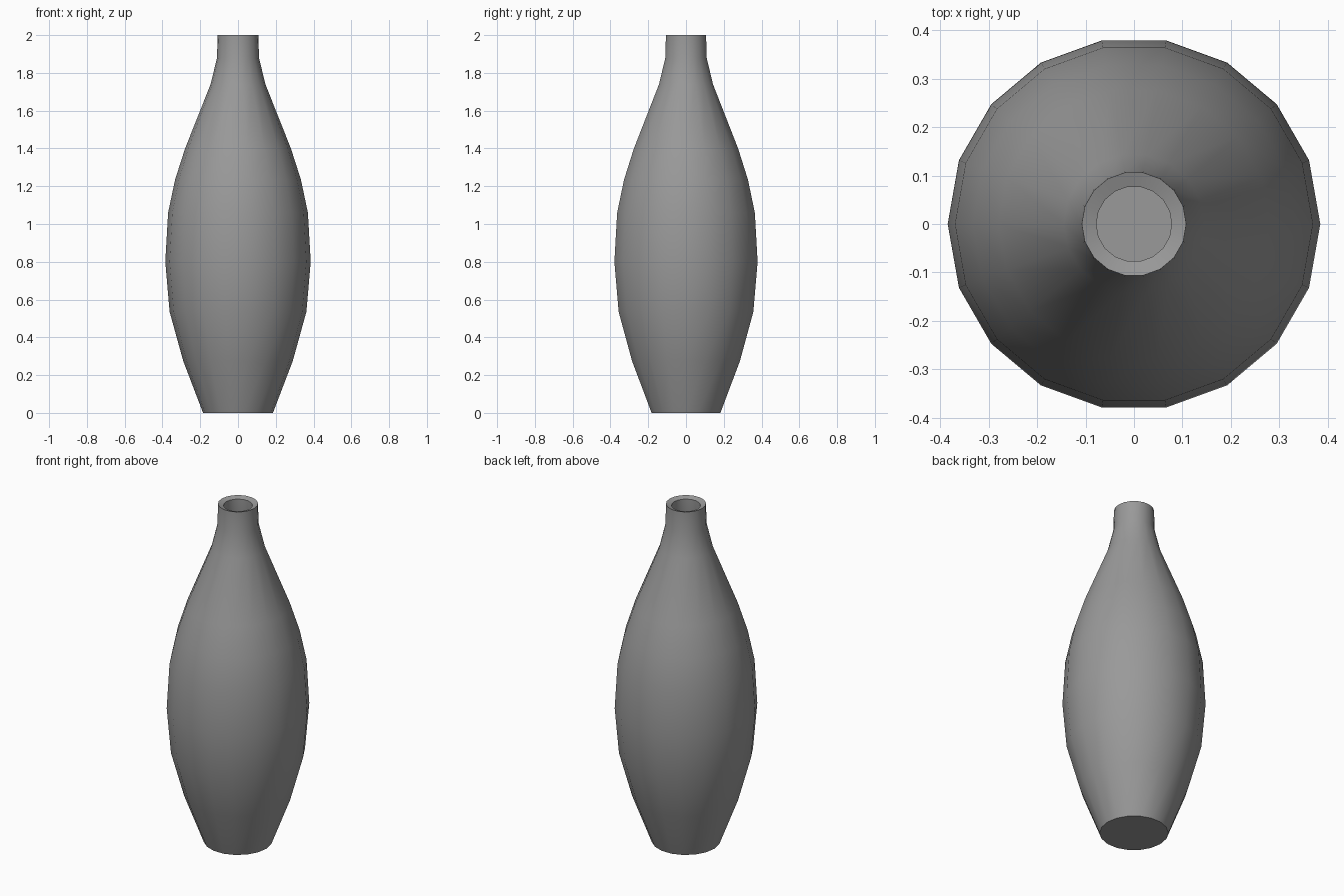
import bpy, bmesh, math

if "Cube" in bpy.data.objects:
    bpy.data.objects.remove(bpy.data.objects["Cube"])

SIDES = 18

# Outer wall from foot to lip, then the inner wall back down to the floor (radius, height)
outer = [(0.185, 0), (0.29, 0.275), (0.362, 0.535), (0.385, 0.8), (0.37, 1.06),
         (0.333, 1.235), (0.28, 1.40), (0.145, 1.74), (0.111, 1.88), (0.108, 2.0)]
inner = [(0.078, 1.99), (0.08, 1.87), (0.115, 1.73), (0.25, 1.39), (0.303, 1.225),
         (0.34, 1.055), (0.355, 0.8), (0.332, 0.54), (0.26, 0.285), (0.165, 0.03)]


def lathe(name, profile, sides):
    """Closed turned solid with a cap on the first and last ring."""
    bm = bmesh.new()
    rings = []
    for r, z in profile:
        rings.append([bm.verts.new((r * math.cos(2 * math.pi * i / sides),
                                    r * math.sin(2 * math.pi * i / sides), z))
                      for i in range(sides)])
    for a, b in zip(rings, rings[1:]):
        for i in range(sides):
            j = (i + 1) % sides
            bm.faces.new((a[i], a[j], b[j], b[i]))
    bm.faces.new(rings[0][::-1])
    bm.faces.new(rings[-1])
    mesh = bpy.data.meshes.new(name)
    bm.to_mesh(mesh)
    bm.free()
    obj = bpy.data.objects.new(name, mesh)
    bpy.context.collection.objects.link(obj)
    return obj


# Hollow vase body
vase = lathe("vase", outer + inner, SIDES)

# Dark grey glaze
glaze = bpy.data.materials.new("dark_grey_glaze")
glaze.diffuse_color = (0.32, 0.32, 0.32, 1)
glaze.use_nodes = True
glaze.node_tree.nodes["Principled BSDF"].inputs["Base Color"].default_value = glaze.diffuse_color
vase.data.materials.append(glaze)

bpy.context.view_layer.objects.active = vase
vase.select_set(True)
bpy.ops.object.shade_smooth_by_angle(angle=math.radians(40))
